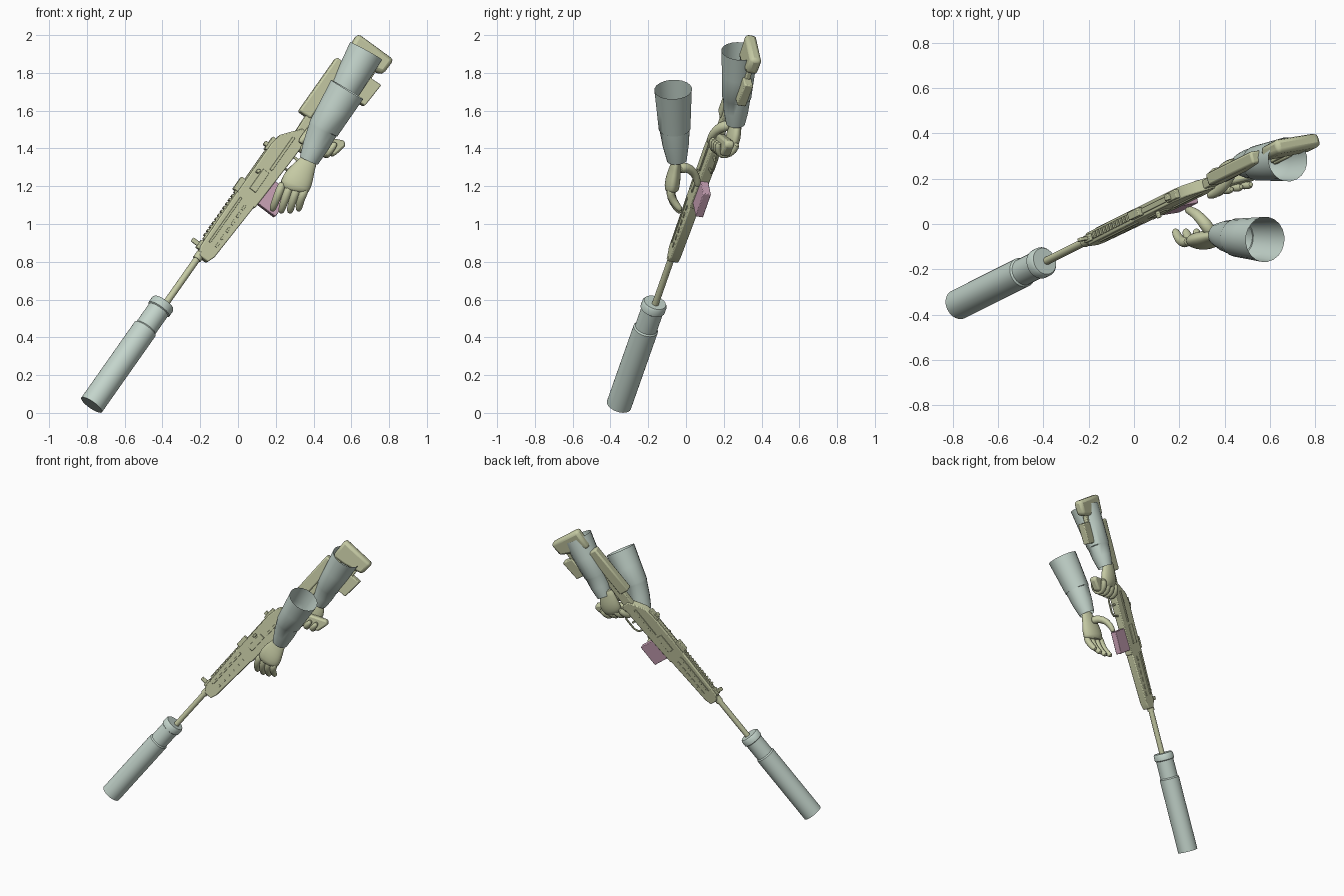
import bpy, bmesh, math
from mathutils import Vector, Matrix

if "Cube" in bpy.data.objects:
    bpy.data.objects.remove(bpy.data.objects["Cube"])


def material(name, rgb):
    m = bpy.data.materials.new(name)
    m.use_nodes = True
    col = (*rgb, 1)
    m.diffuse_color = col
    m.node_tree.nodes["Principled BSDF"].inputs["Base Color"].default_value = col
    return m


OLIVE = material("pale olive", (.56, .59, .37))
GREY = material("pale grey green", (.55, .66, .60))
PINK = material("dusty pink", (.60, .37, .48))

# Rifle frame: local x runs muzzle to butt, y is the rifle's up, z its side
D = Vector((.553, .277, .786)).normalized()
U = Vector((-.78, -.12, .61))
U = (U - D * U.dot(D)).normalized()
S = D.cross(U)
RIFLE = Matrix((D, U, S)).transposed().to_4x4()
RIFLE.translation = (-.775, -.355, .042)


def finish(name, bm, mat, matrix=None, angle=35):
    bmesh.ops.recalc_face_normals(bm, faces=bm.faces)
    me = bpy.data.meshes.new(name)
    bm.to_mesh(me)
    bm.free()
    me.materials.append(mat)
    me.shade_smooth()
    me.set_sharp_from_angle(angle=math.radians(angle))
    ob = bpy.data.objects.new(name, me)
    bpy.context.collection.objects.link(ob)
    if matrix:
        ob.matrix_world = matrix
    return ob


def plate(name, outline, half, mat=OLIVE, side=0, bevel=.006):
    """Side outline in the rifle frame, extruded across the rifle."""
    bm = bmesh.new()
    face = bm.faces.new([bm.verts.new((a, h, side - half)) for a, h in outline])
    ext = bmesh.ops.extrude_face_region(bm, geom=[face])
    moved = [v for v in ext["geom"] if isinstance(v, bmesh.types.BMVert)]
    bmesh.ops.translate(bm, verts=moved, vec=(0, 0, 2 * half))
    ob = finish(name, bm, mat, RIFLE)
    if bevel:
        mod = ob.modifiers.new("soft edge", "BEVEL")
        mod.width, mod.segments = bevel, 2
        mod.limit_method = "ANGLE"
    return ob


def block(name, a0, a1, h0, h1, half, mat=OLIVE, side=0, bevel=.004):
    return plate(name, [(a0, h0), (a1, h0), (a1, h1), (a0, h1)], half, mat, side, bevel)


def loft(name, path, mat, sides=16, wide=None, flat=1, caps=True, subdiv=0, matrix=None):
    """Rings of given radius along a path of (point, radius)."""
    bm = bmesh.new()
    pts = [Vector(p) for p, r in path]
    rings = []
    for i, (p, r) in enumerate(path):
        t = pts[min(i + 1, len(pts) - 1)] - pts[max(i - 1, 0)]
        if t.length < 1e-6:
            t = pts[-1] - pts[0]
        t.normalize()
        x = Vector(wide) if wide else Vector((.3, .9, .2))
        x = (x - t * x.dot(t)).normalized()
        y = t.cross(x) * flat
        turn = [math.tau * k / sides for k in range(sides)]
        rings.append([bm.verts.new(pts[i] + (x * math.cos(q) + y * math.sin(q)) * r) for q in turn])
    for lo, hi in zip(rings, rings[1:]):
        for k in range(sides):
            n = (k + 1) % sides
            bm.faces.new((lo[k], lo[n], hi[n], hi[k]))
    if caps:
        bm.faces.new(rings[0])
        bm.faces.new(rings[-1])
    ob = finish(name, bm, mat, matrix, 60 if subdiv else 35)
    if subdiv:
        ob.modifiers.new("round", "SUBSURF").levels = subdiv
    return ob


def axial(name, stations, mat, h=0, **kw):
    return loft(name, [((a, h, 0), r) for a, r in stations], mat, matrix=RIFLE, **kw)


def g(a, h, s):
    return RIFLE @ Vector((a, h, s))


# Suppressor, with a hollow muzzle, and barrel
axial("suppressor", [(.3, .061), (0, .061), (0, .067), (.512, .067), (.52, .06), (.64, .06),
                     (.645, .067), (.68, .067), (.69, .06)], GREY, sides=32)
axial("barrel", [(.66, .018), (1.1, .018)], OLIVE, h=-.012)
axial("barrel_collar", [(.99, .024), (1.03, .024)], OLIVE, h=-.012)

# Handguard and receiver
plate("handguard", [(1.01, -.065), (1.05, -.08), (1.42, -.1), (1.42, .022), (1.05, .015), (1.01, -.01)], .027)
plate("receiver", [(1.40, -.105), (1.72, -.12), (1.9, -.125), (1.91, -.07), (1.86, -.03),
                   (1.81, .008), (1.74, .02), (1.40, .02)], .027)
block("top_rail", 1.1, 1.7, .012, .026, .012)
for i in range(12):
    block("rail_tooth", 1.12 + i * .026, 1.134 + i * .026, .024, .033, .014, bevel=0)
block("front_sight", 1.05, 1.075, .0, .07, .008)
block("front_sight_base", 1.04, 1.09, .0, .03, .016)
block("rail_clamp", 1.42, 1.5, .015, .048, .018)
block("rear_sight_base", 1.70, 1.78, .0, .034, .02)
block("rear_sight", 1.715, 1.74, .03, .052, .014)
for side in (-1, 1):
    block("handguard_rib", 1.1, 1.4, -.018, -.006, .004, side=side * .029, bevel=.002)
    for i in range(6):
        block("handguard_vent", 1.1 + i * .05, 1.13 + i * .05, -.06, -.048, .003, side=side * .028, bevel=.001)
    block("receiver_panel", 1.47, 1.6, -.06, -.02, .004, side=side * .029, bevel=.002)
    block("receiver_rail", 1.62, 1.84, -.065, -.05, .004, side=side * .029, bevel=.002)
block("charging_handle", 1.56, 1.58, -.012, .004, .016, side=.04)

# Magazine, trigger guard and grip
block("magazine", 1.435, 1.59, -.222, -.095, .021, PINK)
loft("trigger_guard", [((a, h, 0), .007) for a, h in
     ((1.68, -.11), (1.69, -.165), (1.72, -.18), (1.8, -.18), (1.85, -.16))],
     OLIVE, sides=8, matrix=RIFLE)
block("trigger", 1.755, 1.77, -.16, -.11, .005)
plate("grip", [(1.81, -.11), (1.91, -.11), (2.0, -.29), (1.98, -.312), (1.9, -.295)], .025, bevel=.012)

# Open-frame stock
plate("stock_beam", [(1.84, -.115), (2.42, -.1), (2.42, -.045), (1.98, -.045), (1.84, -.05)], .02)
block("cheek_rest", 1.98, 2.34, -.075, 0, .028, bevel=.01)
plate("butt", [(2.37, -.03), (2.515, -.02), (2.52, -.258), (2.42, -.255), (2.38, -.12)], .032, bevel=.02)
plate("stock_lower_block", [(2.215, -.2), (2.36, -.2), (2.365, -.28), (2.22, -.272)], .024)
plate("stock_strut", [(2.2, -.2), (2.42, -.17), (2.42, -.215), (2.22, -.225)], .014)


# Sleeves: flared open tubes with a stepped seam
def sleeve(name, wrist, seam, cuff, radii):
    w, s, c = Vector(wrist), Vector(seam), Vector(cuff)
    r0, r1, r2 = radii
    step = (c - s) * .03
    path = [(w, r0), (w.lerp(s, .5), (r0 + r1) * .53), (s, r1), (s + step, r1 * 1.06),
            (s.lerp(c, .5), (r1 + r2) * .51), (c, r2)]
    loft(name, path, GREY, sides=20, caps=False)


sleeve("left_sleeve", (.375, -.048, 1.335), (.45, -.06, 1.50), (.578, -.068, 1.712), (.052, .08, .1))
sleeve("right_sleeve", (.475, .262, 1.53), (.54, .268, 1.665), (.678, .285, 1.915), (.05, .073, .098))

# Left hand: palm, four curled fingers and a thumb
ACROSS = (.9, 0, -.35)
loft("left_palm", [((.39, -.05, 1.36), .044), ((.36, -.055, 1.31), .052), ((.33, -.065, 1.26), .078),
                   ((.30, -.075, 1.2), .085), ((.295, -.075, 1.17), .07)],
     OLIVE, wide=ACROSS, flat=.5, subdiv=1)
for i in range(4):
    k = i / 3
    long = .012 * math.sin(math.pi * k)
    loft("left_finger", [((.24 + .12 * k, -.075, 1.225 - .03 * k), .021),
                         ((.222 + .122 * k, -.085, 1.18 - .02 * k), .025),
                         ((.2 + .13 * k, -.07, 1.125 - long), .022),
                         ((.185 + .137 * k, -.04, 1.085 - long), .02),
                         ((.18 + .14 * k, -.025, 1.07 - long), .013)], OLIVE, sides=10, subdiv=1)
loft("left_thumb", [((.345, -.045, 1.29), .032), ((.315, .0, 1.305), .03), ((.275, .045, 1.275), .024),
                    ((.245, .062, 1.225), .021), ((.232, .06, 1.195), .013)], OLIVE, sides=10, subdiv=1)

# Right hand wrapped round the grip
loft("right_palm", [(g(2.07, -.125, -.04), .044), (g(2.03, -.14, -.042), .052), (g(1.98, -.17, -.045), .072),
                    (g(1.93, -.19, -.043), .074), (g(1.89, -.2, -.04), .055)],
     OLIVE, wide=U, flat=.5, subdiv=1)
for i in range(4):
    a, h = i * .02, -.135 - i * .04
    loft("right_finger", [(g(1.91 + a, h, -.05), .02), (g(1.86 + a, h, -.05), .022),
                          (g(1.815 + a, h, -.015), .022), (g(1.82 + a, h, .03), .021),
                          (g(1.87 + a, h, .045), .019), (g(1.895 + a, h, .043), .012)],
         OLIVE, sides=10, wide=U, subdiv=1)
loft("right_thumb", [(g(2.0, -.14, -.03), .032), (g(1.96, -.115, .02), .03), (g(1.9, -.105, .045), .023),
                     (g(1.85, -.1, .045), .02), (g(1.83, -.1, .043), .012)],
     OLIVE, sides=10, wide=U, subdiv=1)
